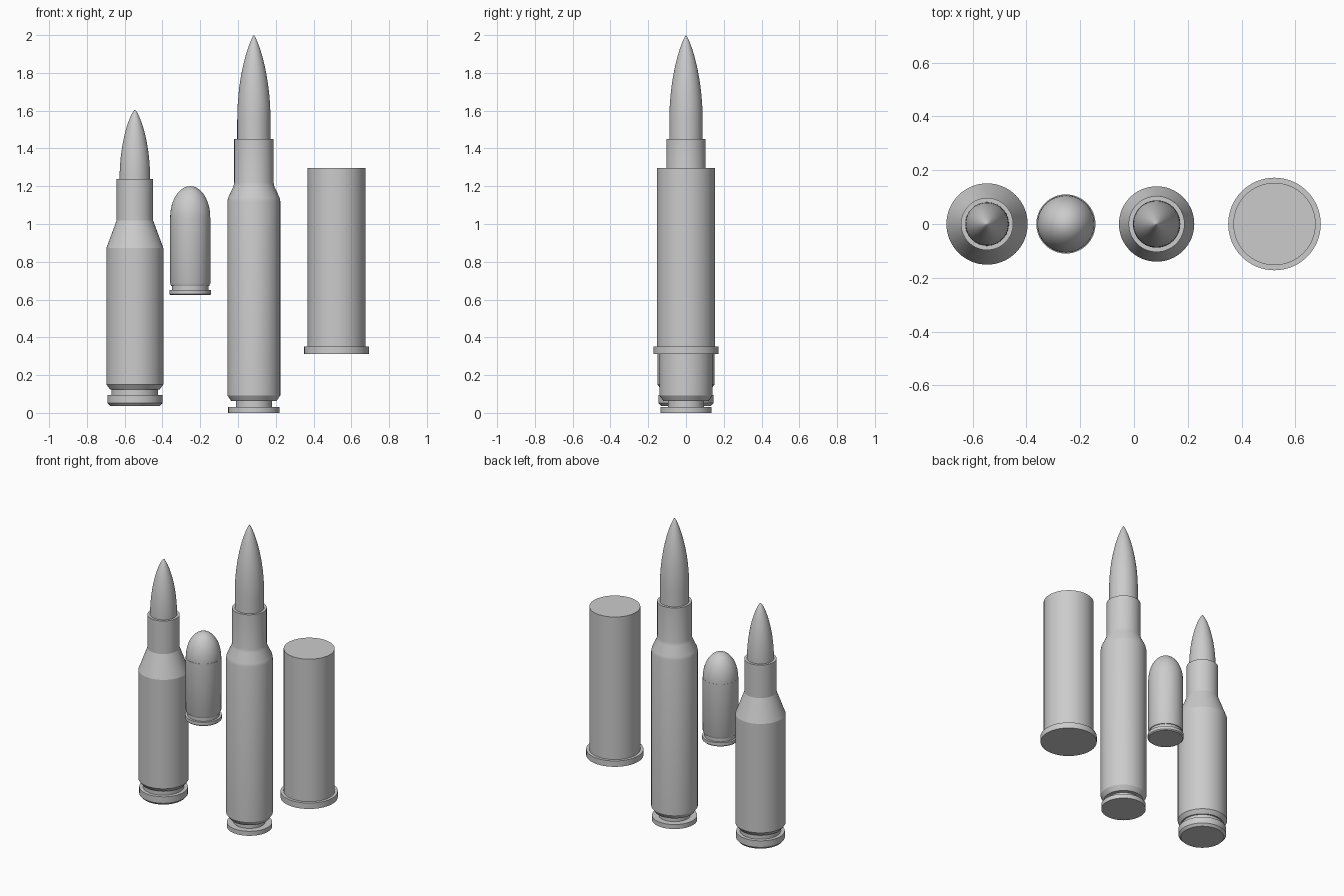
import bpy, bmesh, math

SEGMENTS = 64

cube = bpy.data.objects.get("Cube")
if cube:
    bpy.data.objects.remove(cube, do_unlink=True)

grey = bpy.data.materials.new("plain grey")
grey.use_nodes = True
colour = (0.6, 0.6, 0.6, 1)
grey.diffuse_color = colour
grey.node_tree.nodes["Principled BSDF"].inputs["Base Color"].default_value = colour


def lathe(name, x, profile, sharp=30):
    """Turn a (radius, height) profile, listed bottom to top, around a vertical axis."""
    bm = bmesh.new()
    rings = []
    for r, z in profile:
        if r == 0:
            rings.append([bm.verts.new((0, 0, z))])
        else:
            angles = [math.tau * i / SEGMENTS for i in range(SEGMENTS)]
            rings.append([bm.verts.new((r * math.cos(a), r * math.sin(a), z)) for a in angles])
    for low, high in zip(rings, rings[1:]):
        for i in range(SEGMENTS):
            j = (i + 1) % SEGMENTS
            if len(high) == 1:
                bm.faces.new((low[i], low[j], high[0]))
            else:
                bm.faces.new((low[i], low[j], high[j], high[i]))
    # Flat ends
    bm.faces.new(rings[0][::-1])
    if len(rings[-1]) > 1:
        bm.faces.new(rings[-1])
    mesh = bpy.data.meshes.new(name)
    bm.to_mesh(mesh)
    bm.free()
    mesh.materials.append(grey)
    obj = bpy.data.objects.new(name, mesh)
    obj.location.x = x
    bpy.context.collection.objects.link(obj)
    bpy.ops.object.select_all(action="DESELECT")
    obj.select_set(True)
    bpy.context.view_layer.objects.active = obj
    bpy.ops.object.shade_smooth_by_angle(angle=math.radians(sharp))


def nose(radius, base, start, tip, power, steps=20):
    """Profile of a straight shank that curves in to a rounded tip."""
    points = [(radius, base)]
    for i in range(steps):
        t = math.sin(i / steps * math.pi / 2)
        points.append((radius * (1 - t * t) ** power, start + (tip - start) * t))
    return points + [(0, tip)]


# Medium bottlenecked cartridge
lathe("medium_case", -0.546, [
    (0.132, 0.037), (0.146, 0.052), (0.146, 0.095), (0.123, 0.095), (0.123, 0.125),
    (0.132, 0.125), (0.151, 0.15), (0.151, 0.872), (0.097, 1.018), (0.097, 1.237)], sharp=15)
lathe("medium_tip", -0.546, nose(0.081, 1.2, 1.237, 1.605, 0.75))

# Small round-nosed cartridge
lathe("small_case", -0.253, [
    (0.104, 0.623), (0.110, 0.629), (0.110, 0.65), (0.096, 0.65), (0.096, 0.673),
    (0.101, 0.673), (0.107, 0.687), (0.107, 1.035)])
lathe("small_tip", -0.253, nose(0.106, 1.0, 1.036, 1.2, 0.5))

# Tall bottlenecked cartridge
lathe("tall_case", 0.084, [
    (0.136, 0), (0.136, 0.03), (0.095, 0.03), (0.095, 0.063), (0.120, 0.063),
    (0.140, 0.093), (0.140, 1.12), (0.136, 1.14), (0.108, 1.2), (0.104, 1.22), (0.104, 1.45)])
lathe("tall_tip", 0.084, nose(0.088, 1.4, 1.55, 2.0, 0.82))

# Wide rimmed shell with a flat top
lathe("wide_shell", 0.522, [
    (0.172, 0.312), (0.172, 0.351), (0.153, 0.351), (0.153, 1.296)])
